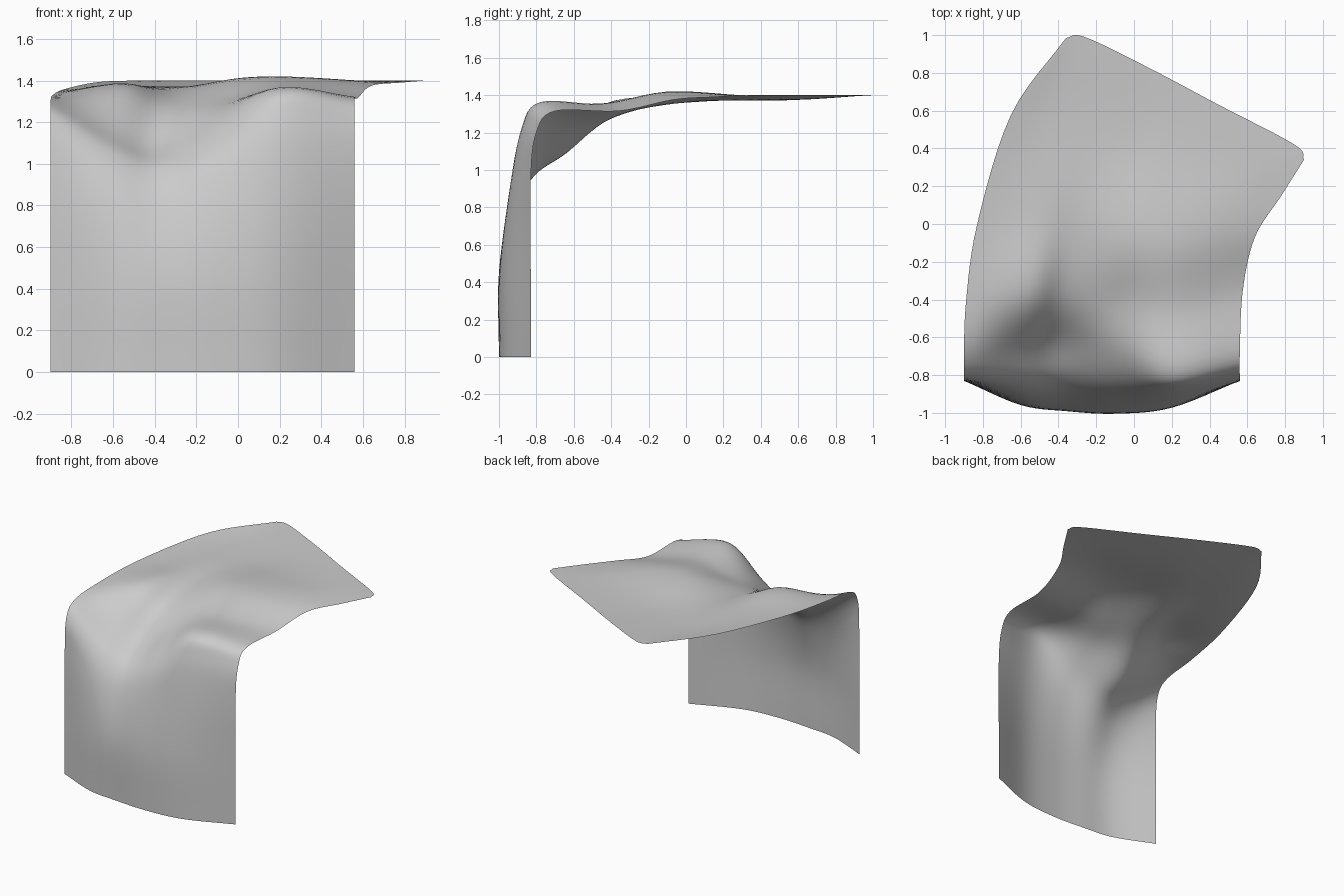
import bpy
import bmesh
from mathutils import Vector

STEPS = 6

# Profiles across the cloth, left edge to right edge, each from wall to back hem
PROFILES = [
    [(-.9, -.83, .45), (-.9, -.83, .95), (-.9, -.81, 1.2), (-.9, -.71, 1.3),
     (-.89, -.42, 1.33), (-.83, 0, 1.36), (-.65, .58, 1.395), (-.36, .985, 1.4)],
    [(-.6, -.955, .45), (-.6, -.91, .82), (-.6, -.82, 1.04), (-.59, -.66, 1.16),
     (-.56, -.38, 1.37), (-.51, .06, 1.375), (-.41, .58, 1.375), (-.26, .99, 1.4)],
    [(-.36, -.985, .45), (-.36, -.91, .79), (-.36, -.81, .97), (-.37, -.64, 1.09),
     (-.36, -.38, 1.285), (-.28, .03, 1.365), (-.12, .46, 1.375), (.08, .826, 1.4)],
    [(-.1, -1.0, .45), (-.1, -.94, .84), (-.1, -.85, 1.08), (-.1, -.68, 1.22),
     (-.1, -.41, 1.305), (0, -.08, 1.41), (.2, .35, 1.395), (.45, .63, 1.4)],
    [(.2, -.97, .45), (.2, -.935, .9), (.2, -.88, 1.22), (.2, -.78, 1.36),
     (.2, -.45, 1.355), (.26, -.11, 1.415), (.56, .26, 1.4), (.85, .42, 1.4)],
    [(.56, -.83, .45), (.56, -.83, .95), (.56, -.80, 1.2), (.56, -.7, 1.315),
     (.575, -.36, 1.315), (.64, -.07, 1.375), (.78, .15, 1.39), (.9, .34, 1.4)],
]


def smooth_path(points):
    """Catmull-Rom curve through the points."""
    pts = [Vector(p) for p in points]
    pts = [2 * pts[0] - pts[1]] + pts + [2 * pts[-1] - pts[-2]]
    out = []
    for i in range(1, len(pts) - 2):
        a, b, c, d = pts[i - 1:i + 3]
        for k in range(STEPS):
            t = k / STEPS
            out.append(0.5 * (2 * b + (c - a) * t
                              + (2 * a - 5 * b + 4 * c - d) * t ** 2
                              + (3 * b - a - 3 * c + d) * t ** 3))
    return out + [pts[-2]]


# Hang each profile straight down to the floor, then loft across them
columns = [smooth_path([(p[0][0], p[0][1], 0)] + p) for p in PROFILES]
rows = [smooth_path(r) for r in zip(*columns)]

# Draped cloth sheet
bm = bmesh.new()
grid = [[bm.verts.new(co) for co in row] for row in rows]
for lower, upper in zip(grid, grid[1:]):
    for i in range(len(lower) - 1):
        bm.faces.new((lower[i], lower[i + 1], upper[i + 1], upper[i]))
for face in bm.faces:
    face.smooth = True
mesh = bpy.data.meshes.new("draped_cloth")
bm.to_mesh(mesh)
bm.free()
cloth = bpy.data.objects.new("draped_cloth", mesh)
bpy.context.collection.objects.link(cloth)
